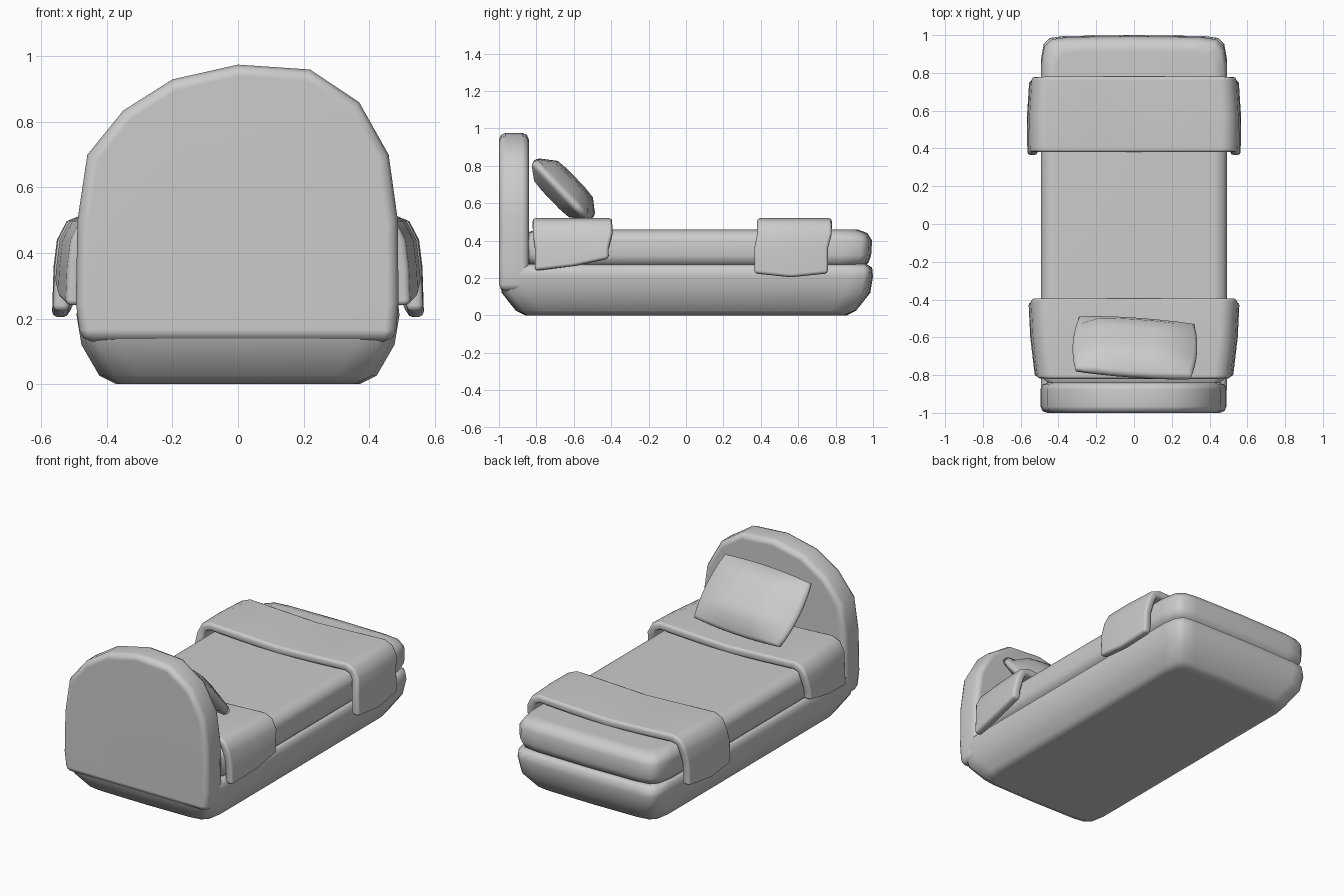
import bpy, bmesh, math
from mathutils import Matrix, Vector

if "Cube" in bpy.data.objects:
    bpy.data.objects.remove(bpy.data.objects["Cube"], do_unlink=True)

grey = bpy.data.materials.new("plain_grey")
grey.use_nodes = True
tone = (0.6, 0.6, 0.6, 1)
grey.diffuse_color = tone
grey.node_tree.nodes["Principled BSDF"].inputs["Base Color"].default_value = tone


def finish(name, bm, thickness=0, bevel=0, angle=50):
    bmesh.ops.recalc_face_normals(bm, faces=bm.faces)
    mesh = bpy.data.meshes.new(name)
    bm.to_mesh(mesh)
    bm.free()
    ob = bpy.data.objects.new(name, mesh)
    bpy.context.collection.objects.link(ob)
    mesh.materials.append(grey)
    for p in mesh.polygons:
        p.use_smooth = True
    if thickness:
        m = ob.modifiers.new("Thickness", "SOLIDIFY")
        m.thickness, m.offset = thickness, -1
    if bevel:
        m = ob.modifiers.new("Bevel", "BEVEL")
        m.width, m.segments = bevel, 2
        m.limit_method, m.angle_limit = "ANGLE", math.radians(angle)
    ob.modifiers.new("Normals", "WEIGHTED_NORMAL")
    return ob


def outline(hx, y0, y1, c):
    """Rounded rectangle in plan, with slightly bowed ends."""
    corner = [(0, 2.2), (0.25, 0.8), (0.8, 0.25), (2, 0.08)]
    right = [(hx - a * c, y0 + b * c) for a, b in reversed(corner)]
    right += [(hx, (y0 + y1) / 2)]
    right += [(hx - a * c, y1 - b * c) for a, b in corner]
    return [(0, y0)] + right + [(0, y1)] + [(-x, y) for x, y in reversed(right)]


def loft(name, levels, y0, y1, c):
    """Stack plan outlines; each level is (z, side inset, end inset)."""
    bm = bmesh.new()
    rings = [[bm.verts.new((x, y, z)) for x, y in outline(0.493 - sx, y0 + sy, y1 - sy, c)]
             for z, sx, sy in levels]
    n = len(rings[0])
    for a, b in zip(rings, rings[1:]):
        for i in range(n):
            j = (i + 1) % n
            bm.faces.new((a[i], a[j], b[j], b[i]))
    bm.faces.new(rings[0])
    bm.faces.new(rings[-1])
    return finish(name, bm)


# Base and mattress
loft("bed_base", [(0, 0.12, 0.14), (0.025, 0.07, 0.09), (0.12, 0.015, 0.015),
                  (0.21, 0, 0), (0.255, 0.005, 0.005), (0.275, 0.035, 0.035)], -1, 1, 0.06)
loft("mattress", [(0.255, 0.06, 0.06), (0.28, 0.015, 0.02), (0.32, 0, 0.005), (0.4, 0, 0),
                  (0.44, 0.02, 0.025), (0.46, 0.07, 0.08)], -0.88, 0.995, 0.07)

# Arched headboard
arch = [(-0.48, 0.13), (-0.495, 0.25), (-0.49, 0.5), (-0.46, 0.7), (-0.35, 0.835), (-0.2, 0.93),
        (0, 0.975), (0.22, 0.96), (0.37, 0.86), (0.46, 0.7), (0.488, 0.5), (0.49, 0.25), (0.48, 0.13)]
bm = bmesh.new()
face = bm.faces.new([bm.verts.new((x, -1, z)) for x, z in arch])
move = bmesh.ops.extrude_face_region(bm, geom=[face])["geom"]
bmesh.ops.translate(bm, verts=[v for v in move if isinstance(v, bmesh.types.BMVert)], vec=(0, 0.16, 0))
finish("headboard", bm, bevel=0.035, angle=60)


def blanket(name, stations):
    """Draped strip; each station is (top y, hem y, half width, hem height)."""
    bm = bmesh.new()
    rows = []
    for ty, hy, w, hem in stations:
        half = [(w, hy, hem), (w - 0.005, hy, 0.36), (w - 0.015, ty, 0.44),
                (w - 0.045, ty, 0.497), (w - 0.1, ty, 0.52), (0.24, ty, 0.51)]
        path = half + [(0, ty, 0.5)] + [(-x, y, z) for x, y, z in reversed(half)]
        rows.append([bm.verts.new(p) for p in path])
    for a, b in zip(rows, rows[1:]):
        for i in range(len(a) - 1):
            bm.faces.new((a[i], a[i + 1], b[i + 1], b[i]))
    ob = finish(name, bm, thickness=0.05, bevel=0.016)
    # The strip must face outward so that its thickness grows inward
    if sum(p.normal.z * p.area for p in ob.data.polygons) < 0:
        ob.data.flip_normals()


blanket("foot_blanket", [(0.38, 0.365, 0.565, 0.225), (0.57, 0.56, 0.568, 0.205),
                         (0.78, 0.76, 0.555, 0.225)])
blanket("head_blanket", [(-0.82, -0.81, 0.525, 0.24), (-0.6, -0.6, 0.55, 0.265),
                         (-0.395, -0.415, 0.56, 0.305)])

# Pillow: a puffed slab, thin at its rim, leaning on the headboard
bm = bmesh.new()
bmesh.ops.create_cube(bm, size=2)
bmesh.ops.subdivide_edges(bm, edges=bm.edges[:], cuts=5, use_grid_fill=True)
for v in bm.verts:
    x, y, z = v.co
    puff = 0.3 + 0.7 * math.sqrt((1 - x ** 4) * (1 - y ** 4))
    rim = 0.94 + 0.06 * (1 - z * z)
    v.co = Vector((0.33 * x * rim * (1 - 0.07 * y * y), 0.215 * y * rim * (1 - 0.07 * x * x),
                   0.085 * z * puff))
tilt = Matrix.Rotation(math.radians(-4), 4, "Z") @ Matrix.Rotation(math.radians(-46), 4, "X")
bmesh.ops.transform(bm, matrix=Matrix.Translation((0.005, -0.655, 0.675)) @ tilt, verts=bm.verts)
finish("pillow", bm)
